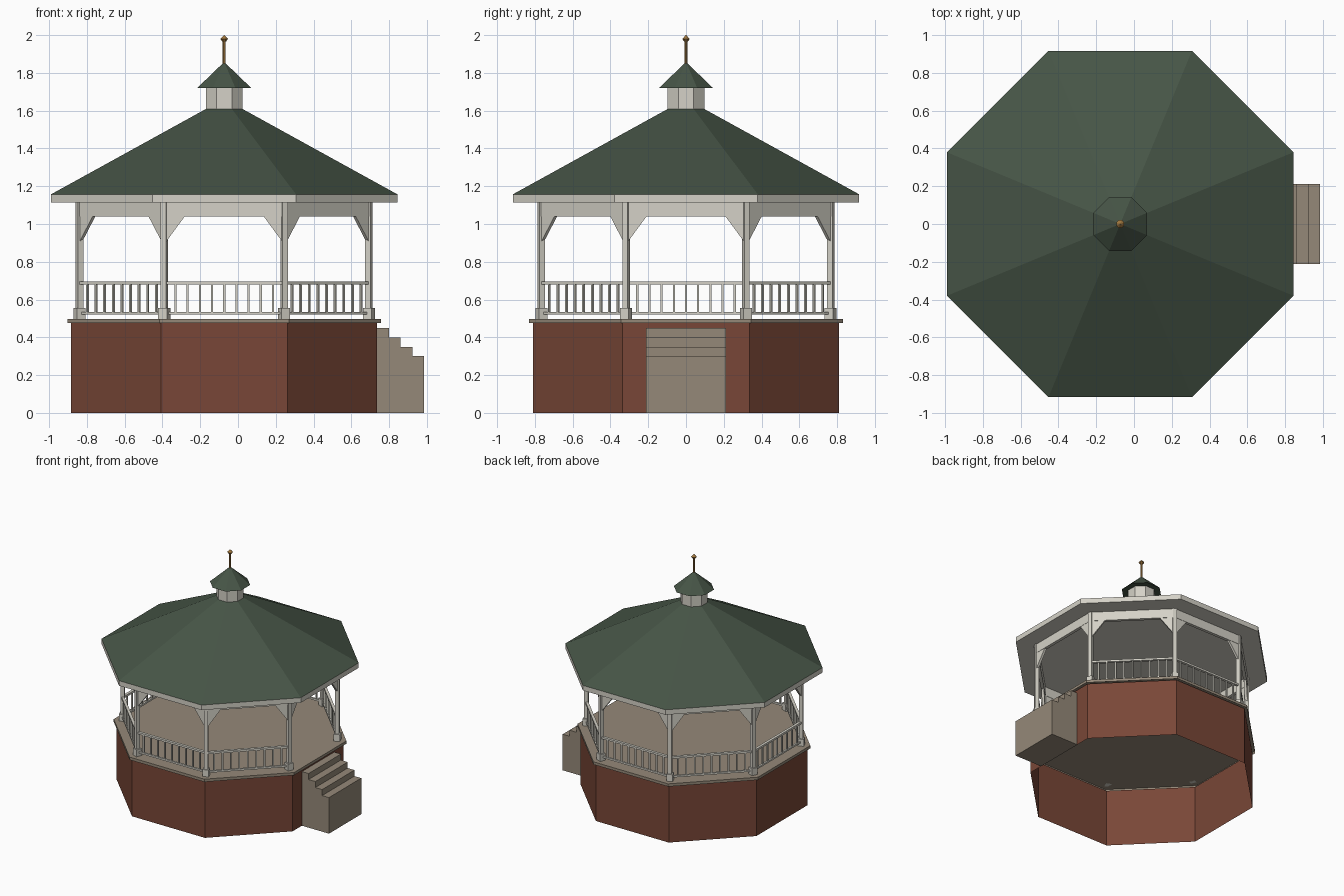
import bpy
import bmesh
from math import cos, sin, pi, radians
from mathutils import Matrix, Vector

if "Cube" in bpy.data.objects:
    bpy.data.objects.remove(bpy.data.objects["Cube"], do_unlink=True)

CENTRE = Matrix.Translation((-0.073, 0, 0))
APOTHEM = cos(pi / 8)
POST_R = 0.829
SIDE = 2 * POST_R * sin(pi / 8)


def material(name, rgb):
    m = bpy.data.materials.new(name)
    m.use_nodes = True
    m.diffuse_color = (*rgb, 1)
    m.node_tree.nodes["Principled BSDF"].inputs["Base Color"].default_value = (*rgb, 1)
    return m


WHITE = material("off_white_paint", (0.66, 0.64, 0.57))
BRICK = material("red_brick", (0.19, 0.062, 0.038))
STONE = material("tan_stone", (0.30, 0.25, 0.19))
GREEN = material("dark_green_roof", (0.062, 0.09, 0.062))
GOLD = material("old_gold", (0.36, 0.19, 0.05))


def finish(name, bm, mat, fix_normals=True):
    if fix_normals:
        bmesh.ops.recalc_face_normals(bm, faces=bm.faces)
    mesh = bpy.data.meshes.new(name)
    bm.to_mesh(mesh)
    bm.free()
    mesh.materials.append(mat)
    obj = bpy.data.objects.new(name, mesh)
    bpy.context.collection.objects.link(obj)
    return obj


def octagon(name, mat, r1, z1, r2, z2, bottom=True, top=True):
    """Eight-sided frustum given by the apothems of its two ends."""
    bm = bmesh.new()
    rings = []
    for r, z in ((r1, z1), (r2, z2)):
        rings.append([bm.verts.new(CENTRE @ Vector((r / APOTHEM * cos(pi / 8 + i * pi / 4),
                                                    r / APOTHEM * sin(pi / 8 + i * pi / 4), z)))
                      for i in range(8)])
    low, high = rings
    for i in range(8):
        j = (i + 1) % 8
        bm.faces.new((low[i], low[j], high[j], high[i]))
    if bottom:
        bm.faces.new(low[::-1])
    if top:
        bm.faces.new(high)
    return finish(name, bm, mat, False)


def box(bm, size, centre, matrix=Matrix()):
    m = matrix @ Matrix.Translation(centre) @ Matrix.Diagonal((*size, 1))
    bmesh.ops.create_cube(bm, size=1, matrix=m)


def bracket(bm, matrix, sign, thick=0.02):
    """Triangular brace in the corner of post and beam."""
    x = POST_R * APOTHEM
    outline = ((0, 1.05), (0.115, 1.05), (0.108, 1.04), (0, 0.893))
    sides = [[bm.verts.new(matrix @ Vector((x + t, sign * (SIDE / 2 - u), z)))
              for u, z in outline] for t in (-thick / 2, thick / 2)]
    bm.faces.new(sides[0])
    bm.faces.new(sides[1][::-1])
    for i in range(4):
        j = (i + 1) % 4
        bm.faces.new((sides[0][i], sides[0][j], sides[1][j], sides[1][i]))


def spin(angle):
    return CENTRE @ Matrix.Rotation(radians(angle), 4, "Z")


# Base wall and deck, both open underneath
octagon("base_wall", BRICK, 0.81, 0, 0.81, 0.475, bottom=False, top=False)
octagon("deck", STONE, 0.83, 0.475, 0.83, 0.498, bottom=False)

# Stairs on the open side
bm = bmesh.new()
for i in range(4):
    h = 0.45 - 0.05 * i
    box(bm, (0.0625, 0.425, h), (0.767 + 0.0625 * i, 0, h / 2))
finish("stairs", bm, STONE)

# Posts with square feet
bm = bmesh.new()
for i in range(8):
    m = spin(22.5 + 45 * i)
    box(bm, (0.031, 0.031, 0.617), (POST_R, 0, 0.8065), m)
    box(bm, (0.049, 0.049, 0.057), (POST_R, 0, 0.5265), m)
finish("posts", bm, WHITE)

# Beams and braces on every side
bm = bmesh.new()
for i in range(8):
    m = spin(45 * i)
    box(bm, (0.025, SIDE, 0.075), (POST_R * APOTHEM, 0, 1.0775), m)
    for sign in (-1, 1):
        bracket(bm, m, sign)
finish("beams_and_braces", bm, WHITE)

# Railings on every side but the stairs
bm = bmesh.new()
for i in range(1, 8):
    m = spin(45 * i)
    x = POST_R * APOTHEM
    box(bm, (0.022, SIDE, 0.016), (x, 0, 0.687), m)
    box(bm, (0.016, SIDE, 0.014), (x, 0, 0.528), m)
    for k in range(-4, 5):
        box(bm, (0.011, 0.011, 0.15), (x, 0.0645 * k, 0.6075), m)
finish("railings", bm, WHITE)

# Roof, cupola and cupola roof
octagon("eave_board", WHITE, 0.917, 1.115, 0.917, 1.157)
octagon("main_roof", GREEN, 0.917, 1.157, 0.095, 1.61, bottom=False)
octagon("cupola", WHITE, 0.097, 1.60, 0.097, 1.72)
octagon("cupola_roof", GREEN, 0.143, 1.72, 0.006, 1.852)

# Finial
octagon("finial_rod", GOLD, 0.008, 1.84, 0.008, 1.975)
octagon("finial_tip_lower", GOLD, 0.01, 1.965, 0.02, 1.98)
octagon("finial_tip_upper", GOLD, 0.02, 1.98, 0.001, 2.0)
